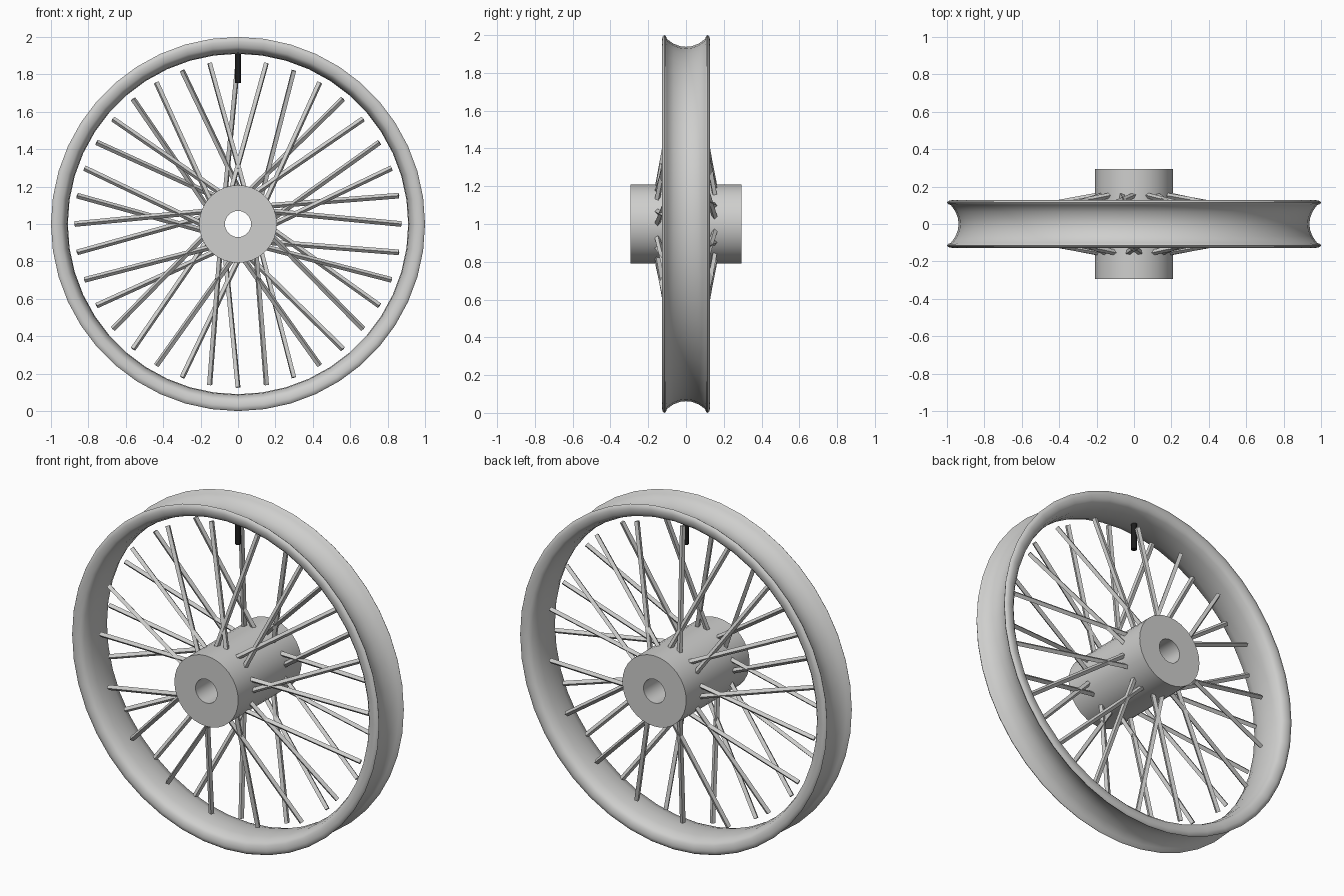
import bpy, bmesh, math
from mathutils import Vector

if "Cube" in bpy.data.objects:
    bpy.data.objects.remove(bpy.data.objects["Cube"])

CZ = 1.0


def material(name, col):
    m = bpy.data.materials.new(name)
    m.diffuse_color = (*col, 1)
    m.use_nodes = True
    m.node_tree.nodes["Principled BSDF"].inputs["Base Color"].default_value = m.diffuse_color
    return m


METAL = material("light_grey_metal", (0.62, 0.62, 0.61))
BLACK = material("black_rubber", (0.012, 0.012, 0.012))


def finish(bm, name, mat, smooth=None):
    bmesh.ops.recalc_face_normals(bm, faces=bm.faces[:])
    me = bpy.data.meshes.new(name)
    bm.to_mesh(me)
    bm.free()
    me.materials.append(mat)
    ob = bpy.data.objects.new(name, me)
    bpy.context.collection.objects.link(ob)
    if smooth:
        bpy.ops.object.select_all(action='DESELECT')
        ob.select_set(True)
        bpy.context.view_layer.objects.active = ob
        bpy.ops.object.shade_smooth_by_angle(angle=math.radians(smooth))
    return ob


def polar(r, deg, y):
    a = math.radians(deg)
    return Vector((r * math.cos(a), y, CZ + r * math.sin(a)))


def lathe(name, profile, n, mat, smooth):
    """Spin a closed (radius, y) profile around the wheel axis."""
    bm = bmesh.new()
    rings = [[bm.verts.new(polar(r, 360 * i / n, y)) for r, y in profile] for i in range(n)]
    k = len(profile)
    for i in range(n):
        a, b = rings[i], rings[(i + 1) % n]
        for j in range(k):
            bm.faces.new((a[j], a[(j + 1) % k], b[(j + 1) % k], b[j]))
    return finish(bm, name, mat, smooth)


def rod(bm, p, q, radius, sides):
    d = q - p
    rot = d.to_track_quat('Z', 'Y').to_matrix().to_4x4()
    rot.translation = (p + q) / 2
    bmesh.ops.create_cone(bm, cap_ends=True, segments=sides, radius1=radius,
                          radius2=radius, depth=d.length, matrix=rot)


# rim: channel outside, rounded lips, gently bulging wall inside
outer = [(0.938, 0.0), (0.941, 0.03), (0.954, 0.065), (0.978, 0.1), (0.995, 0.107), (1.0, 0.115)]
inner = [(0.994, 0.123), (0.975, 0.127), (0.945, 0.122), (0.928, 0.106), (0.914, 0.06), (0.91, 0.0)]
half = outer + inner
mirrored = [(r, -y) for r, y in reversed(half[1:-1])]
lathe("rim", half + mirrored, 44, METAL, 45)

# hub: drilled cylinder
lathe("hub", [(0.07, -0.295), (0.208, -0.295), (0.208, 0.295), (0.07, 0.295)], 32, METAL, 35)

# spokes: even ones start at the front of the hub, odd ones at the back,
# leaning left and right in pairs
bm = bmesh.new()
for i in range(36):
    side = 1 if i % 2 else -1
    lean = 20 if i % 4 < 2 else -20
    rod(bm, polar(0.195, 10 * i + lean, 0.153 * side), polar(0.873, 10 * i, 0.03 * side), 0.015, 4)
finish(bm, "spokes", METAL)

# valve stem
bm = bmesh.new()
rod(bm, Vector((0, 0, 1.755)), Vector((0, 0, 1.92)), 0.016, 12)
finish(bm, "valve_stem", BLACK, 35)
